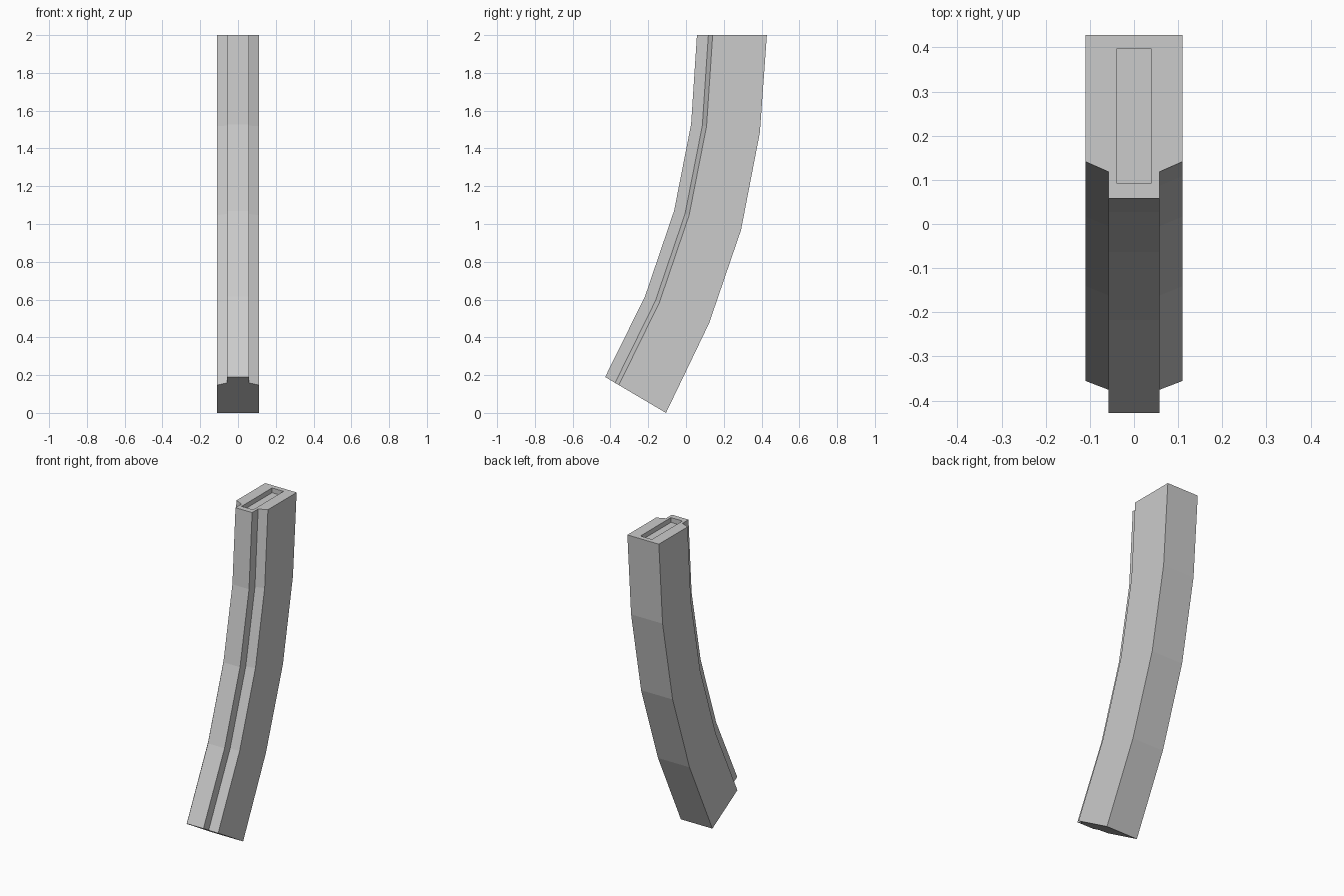
import bpy, bmesh
from mathutils import Vector

if "Cube" in bpy.data.objects:
    bpy.data.objects.remove(bpy.data.objects["Cube"])

# Side-view stations, bottom to top: front edge (y, z) and back edge (y, z)
front = [(-0.428, 0.19), (-0.217, 0.617), (-0.063, 1.07), (0.027, 1.528), (0.058, 2.0)]
back = [(-0.106, 0.0), (0.122, 0.474), (0.291, 0.967), (0.391, 1.484), (0.428, 2.0)]

# Cross-section as (x, fraction of the way from front to back): narrow front rib, wide body
section = [(-0.058, 0), (0.058, 0), (0.058, 0.163), (0.11, 0.225),
           (0.11, 1), (-0.11, 1), (-0.11, 0.225), (-0.058, 0.163)]

bm = bmesh.new()


def ring(points, f, b, drop=0.0):
    f, b = Vector(f), Vector(b)
    verts = []
    for x, t in points:
        y, z = f.lerp(b, t)
        verts.append(bm.verts.new((x, y, z - drop)))
    return verts


def bridge(a, b):
    n = len(a)
    for i in range(n):
        j = (i + 1) % n
        bm.faces.new((a[i], a[j], b[j], b[i]))


# Curved body with a slanted closed bottom
rings = [ring(section, f, b) for f, b in zip(front, back)]
for lower, upper in zip(rings, rings[1:]):
    bridge(lower, upper)
bm.faces.new(rings[0][::-1])

# Shallow rectangular recess in the top
opening = [(-0.04, 0.095), (0.04, 0.095), (0.04, 0.916), (-0.04, 0.916)]
rim = ring(opening, front[-1], back[-1])
floor = ring(opening, front[-1], back[-1], 0.03)
bridge(rim, floor)
bm.faces.new(floor)

# Flat top surface around the recess
t = rings[-1]
a, b, c, d = rim
for face in ((t[0], t[1], b, a), (t[1], t[2], b), (t[2], t[3], t[4], c, b),
             (t[4], t[5], d, c), (t[5], t[6], t[7], a, d), (t[7], t[0], a)):
    bm.faces.new(face)

bmesh.ops.recalc_face_normals(bm, faces=bm.faces)
mesh = bpy.data.meshes.new("curved_magazine")
bm.to_mesh(mesh)
bm.free()
bpy.context.collection.objects.link(bpy.data.objects.new("curved_magazine", mesh))
